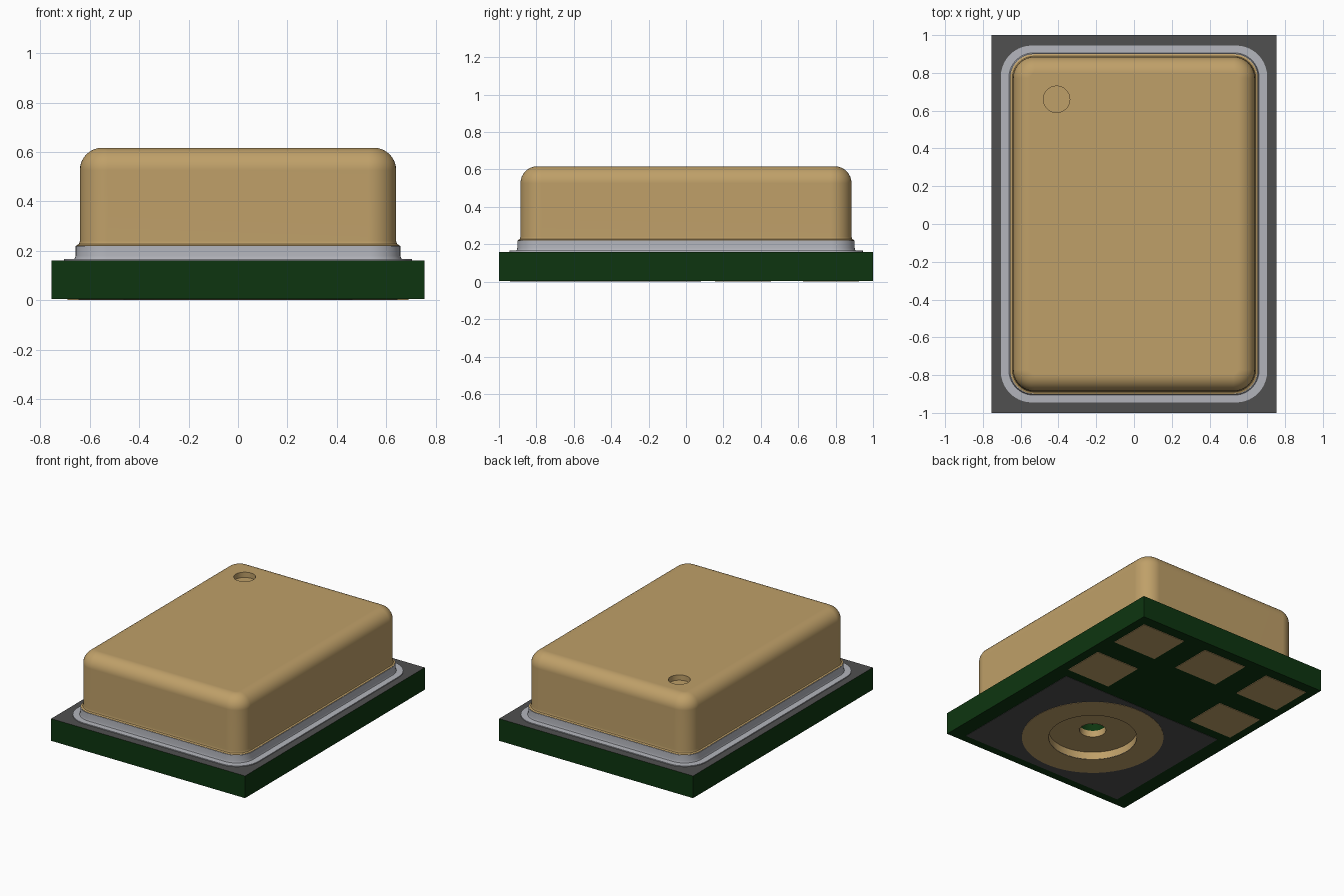
import bpy, bmesh
from math import pi, cos, sin, radians, hypot
from mathutils import Matrix

old = bpy.data.objects.get("Cube")
if old:
    bpy.data.objects.remove(old, do_unlink=True)


def material(name, rgb):
    m = bpy.data.materials.new(name)
    m.use_nodes = True
    m.diffuse_color = (*rgb, 1)
    m.node_tree.nodes["Principled BSDF"].inputs["Base Color"].default_value = (*rgb, 1)
    return m


GOLD = material("gold", (0.52, 0.35, 0.14))
SILVER = material("silver", (0.45, 0.46, 0.50))
GREEN = material("board green", (0.004, 0.036, 0.005))
MASK = material("dark mask", (0.08, 0.08, 0.08))


def finish(name, bm, *mats):
    bmesh.ops.recalc_face_normals(bm, faces=bm.faces[:])
    me = bpy.data.meshes.new(name)
    bm.to_mesh(me)
    bm.free()
    for m in mats:
        me.materials.append(m)
    ob = bpy.data.objects.new(name, me)
    bpy.context.collection.objects.link(ob)
    return ob


def box(name, x, y, w, d, z0, z1, *mats):
    bm = bmesh.new()
    place = Matrix.Translation((x, y, (z0 + z1) / 2)) @ Matrix.Diagonal((w, d, z1 - z0, 1))
    bmesh.ops.create_cube(bm, size=1, matrix=place)
    return finish(name, bm, *mats)


def disc(name, x, y, r, z0, z1, *mats):
    bm = bmesh.new()
    bmesh.ops.create_cone(bm, cap_ends=True, segments=64, radius1=r, radius2=r,
                          depth=z1 - z0, matrix=Matrix.Translation((x, y, (z0 + z1) / 2)))
    return finish(name, bm, *mats)


def loft(name, rings, mat, steps=10):
    """Skin a stack of rounded rectangles given as (half x, half y, corner radius, z)."""
    bm = bmesh.new()
    loops = []
    for hx, hy, r, z in rings:
        loop = []
        for q, (sx, sy) in enumerate(((1, 1), (-1, 1), (-1, -1), (1, -1))):
            for i in range(steps + 1):
                a = (q + i / steps) * pi / 2
                loop.append(bm.verts.new((sx * (hx - r) + r * cos(a),
                                          sy * (hy - r) + r * sin(a), z)))
        loops.append(loop)
    n = len(loops[0])
    for low, high in zip(loops, loops[1:]):
        for i in range(n):
            j = (i + 1) % n
            bm.faces.new((low[i], low[j], high[j], high[i]))
    bm.faces.new(loops[0][::-1])
    bm.faces.new(loops[-1])
    return finish(name, bm, mat)


def cut(ob, cutters):
    """Subtract the cutters and bake the result into the mesh."""
    for c in cutters:
        mod = ob.modifiers.new("cut", 'BOOLEAN')
        mod.operation = 'DIFFERENCE'
        mod.solver = 'EXACT'
        mod.object = c
    deps = bpy.context.evaluated_depsgraph_get()
    me = bpy.data.meshes.new_from_object(ob.evaluated_get(deps))
    ob.modifiers.clear()
    ob.data = me


def smooth(ob):
    ob.data.shade_smooth()
    ob.data.set_sharp_from_angle(angle=radians(30))
    mod = ob.modifiers.new("even shading", 'WEIGHTED_NORMAL')
    mod.keep_sharp = True


# Circuit board, mask panel and port ring underneath
PORT_Y = -0.42
board = box("board", 0, 0, 1.51, 2, 0.004, 0.16, GREEN, MASK, GOLD)
panel = box("bottom_mask_panel", 0, -0.43, 1.29, 1.02, 0.002, 0.005, MASK)
ring = disc("port_ring", 0, PORT_Y, 0.463, 0, 0.003, GOLD)
recess = disc("recess_cutter", 0, PORT_Y, 0.288, -0.1, 0.055)
port = disc("port_cutter", 0, PORT_Y, 0.087, -0.1, 0.15)
cut(board, (recess, port))
cut(panel, (recess,))
cut(ring, (recess,))

# Board colours: dark top, gold plated recess, bare green core
for p in board.data.polygons:
    c = p.center
    if p.normal.z > 0.9 and c.z > 0.155:
        p.material_index = 1
    elif hypot(c.x, c.y - PORT_Y) < 0.3 and 0.01 < c.z < 0.06 and abs(c.x) < 0.5:
        p.material_index = 2
    else:
        p.material_index = 0

# Plated sleeve lining the start of the port
sleeve = disc("port_sleeve", 0, PORT_Y, 0.09, 0.054, 0.1, GOLD)
bore = disc("sleeve_cutter", 0, PORT_Y, 0.086, 0, 0.2)
cut(sleeve, (bore,))

# Contact pads
for i, (x, y) in enumerate(((-0.52, 0.775), (0, 0.775), (0.52, 0.775),
                            (-0.52, 0.305), (0.52, 0.305))):
    box(f"contact_pad_{i + 1}", x, y, 0.34, 0.30, 0, 0.005, GOLD)

# Solder seam around the lid
seam = loft("solder_seam", ((0.705, 0.945, 0.165, 0.158), (0.705, 0.945, 0.165, 0.166),
                            (0.662, 0.906, 0.13, 0.167), (0.657, 0.902, 0.125, 0.18),
                            (0.657, 0.902, 0.125, 0.22)), SILVER)

# Metal lid with a flared foot and rounded top edge
EDGE = 0.09
lid_rings = [(0.654, 0.899, 0.125, 0.215), (0.654, 0.899, 0.125, 0.222),
             (0.644, 0.889, 0.117, 0.227), (0.64, 0.885, 0.113, 0.24)]
for k in range(9):
    a = k / 8 * pi / 2
    inset = EDGE * (1 - cos(a))
    lid_rings.append((0.64 - inset, 0.885 - inset, 0.113 - inset, 0.617 - EDGE * (1 - sin(a))))
lid = loft("lid", lid_rings, GOLD)
hole = disc("vent_cutter", -0.41, 0.66, 0.07, 0.58, 0.7)
cut(lid, (hole,))

for ob in (board, panel, ring, sleeve, seam, lid):
    smooth(ob)
for c in (recess, port, bore, hole):
    bpy.data.objects.remove(c, do_unlink=True)
